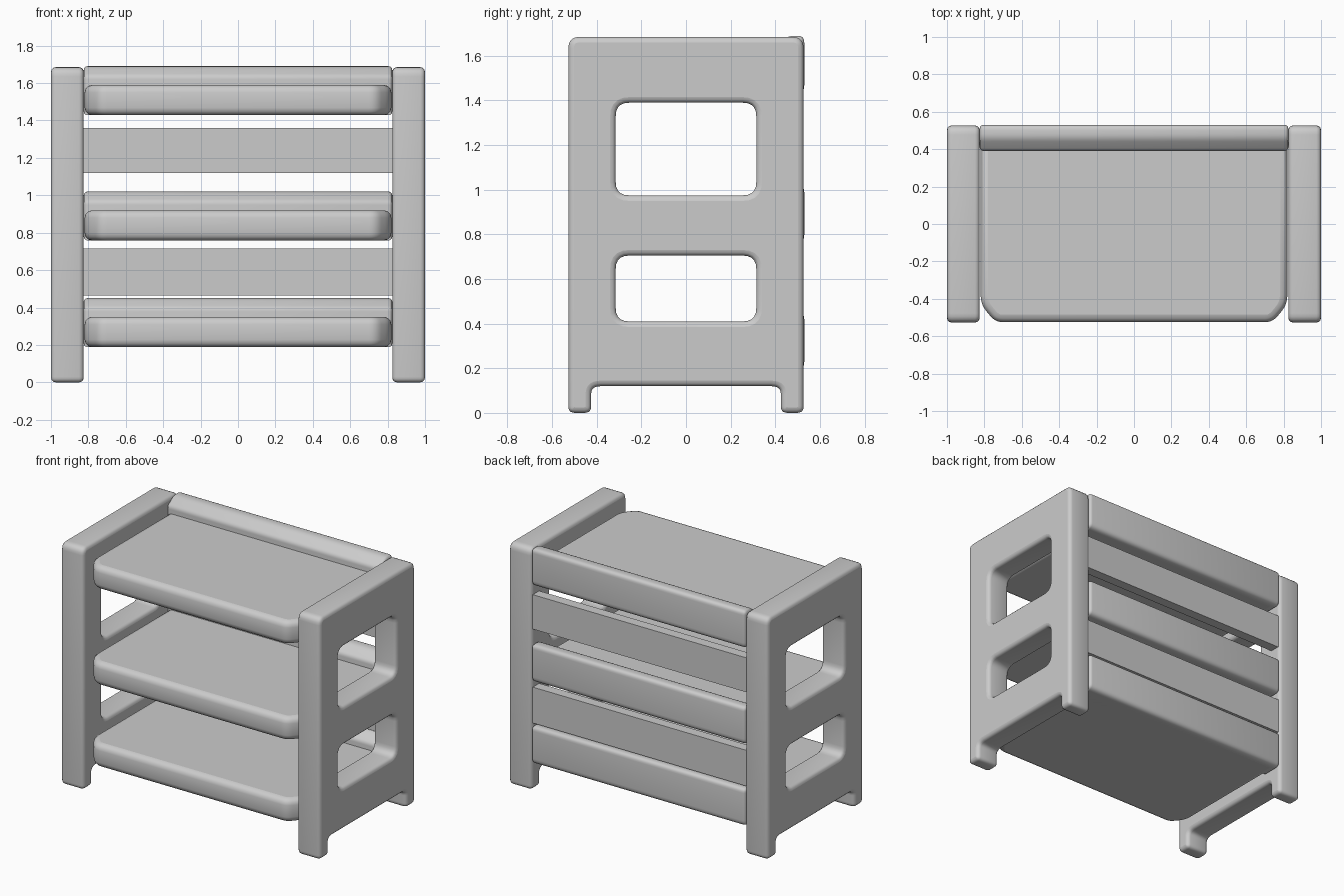
import bpy, math
from mathutils import Vector

if "Cube" in bpy.data.objects:
    bpy.data.objects.remove(bpy.data.objects["Cube"])


def rounded(points, steps=5):
    """Round polygon corners: points are (x, y, corner cut length)."""
    out = []
    n = len(points)
    for i, (x, y, r) in enumerate(points):
        p = Vector((x, y))
        a = Vector(points[i - 1][:2]) - p
        b = Vector(points[(i + 1) % n][:2]) - p
        if r == 0:
            out.append(p)
            continue
        a, b = p + a.normalized() * r, p + b.normalized() * r
        for k in range(steps + 1):
            t = k / steps
            out.append(a * (1 - t) ** 2 + p * 2 * t * (1 - t) + b * t * t)
    return out


def solid(name, loops, thickness, bevel, location, rotation=(0, 0, 0)):
    """Extrude filled outlines (with holes) and round their edges."""
    cu = bpy.data.curves.new(name, 'CURVE')
    cu.dimensions = '2D'
    cu.fill_mode = 'BOTH'
    cu.extrude = thickness / 2 - bevel
    cu.bevel_depth = bevel
    cu.bevel_resolution = 2
    cu.offset = -bevel
    for loop in loops:
        sp = cu.splines.new('POLY')
        sp.points.add(len(loop) - 1)
        for pt, p in zip(sp.points, loop):
            pt.co = (p.x, p.y, 0, 1)
        sp.use_cyclic_u = True
    ob = bpy.data.objects.new(name, cu)
    bpy.context.collection.objects.link(ob)
    ob.location = location
    ob.rotation_euler = rotation
    bpy.ops.object.select_all(action='DESELECT')
    ob.select_set(True)
    bpy.context.view_layer.objects.active = ob
    bpy.ops.object.convert(target='MESH')
    ob = bpy.context.object
    bpy.ops.object.shade_smooth_by_angle(angle=math.radians(35))
    return ob


def rect(x, y0, y1, r):
    return rounded([(-x, y0, r), (x, y0, r), (x, y1, r), (-x, y1, r)])


SIDEWAYS = (math.pi / 2, 0, math.pi / 2)   # profile in y/z, extruded along x

# Side panels with two windows and an arched foot cutout
half = [(0.38, 0.12, 0), (0.425, 0.115, 0.03), (0.425, 0.0, 0.03),
        (0.527, 0.0, 0.03), (0.527, 1.685, 0.05)]
outline = rounded(half + [(-x, y, r) for x, y, r in reversed(half)])
windows = [rect(0.315, 0.975, 1.39, 0.06), rect(0.315, 0.41, 0.705, 0.06)]
for side, x in (("left", -0.9125), ("right", 0.9125)):
    solid(side + "_side_panel", [outline] + windows, 0.175, 0.025, (x, 0, 0), SIDEWAYS)

# Shelves with clipped front corners and a raised back rail
tray = rounded([(-0.74, -0.525, 0.04), (0.74, -0.525, 0.04), (0.82, -0.43, 0.05),
                (0.82, 0.52, 0), (-0.82, 0.52, 0), (-0.82, -0.43, 0.05)])
rail = rounded([(0.39, 0.0, 0), (0.53, 0.0, 0.04), (0.53, 0.262, 0.03),
                (0.46, 0.262, 0.025), (0.39, 0.21, 0.02)])
for level, z in (("lower", 0.188), ("middle", 0.758), ("upper", 1.428)):
    solid(level + "_shelf", [tray], 0.162, 0.04, (0, 0, z + 0.081))
    solid(level + "_back_rail", [rail], 1.65, 0.02, (0, 0, z), SIDEWAYS)

# Flat back slats between the shelves
for level, z0, z1 in (("lower", 0.465, 0.715), ("upper", 1.12, 1.36)):
    bpy.ops.mesh.primitive_cube_add(size=1, location=(0, 0.475, (z0 + z1) / 2))
    slat = bpy.context.object
    slat.name = level + "_back_slat"
    slat.scale = (1.68, 0.07, z1 - z0)
